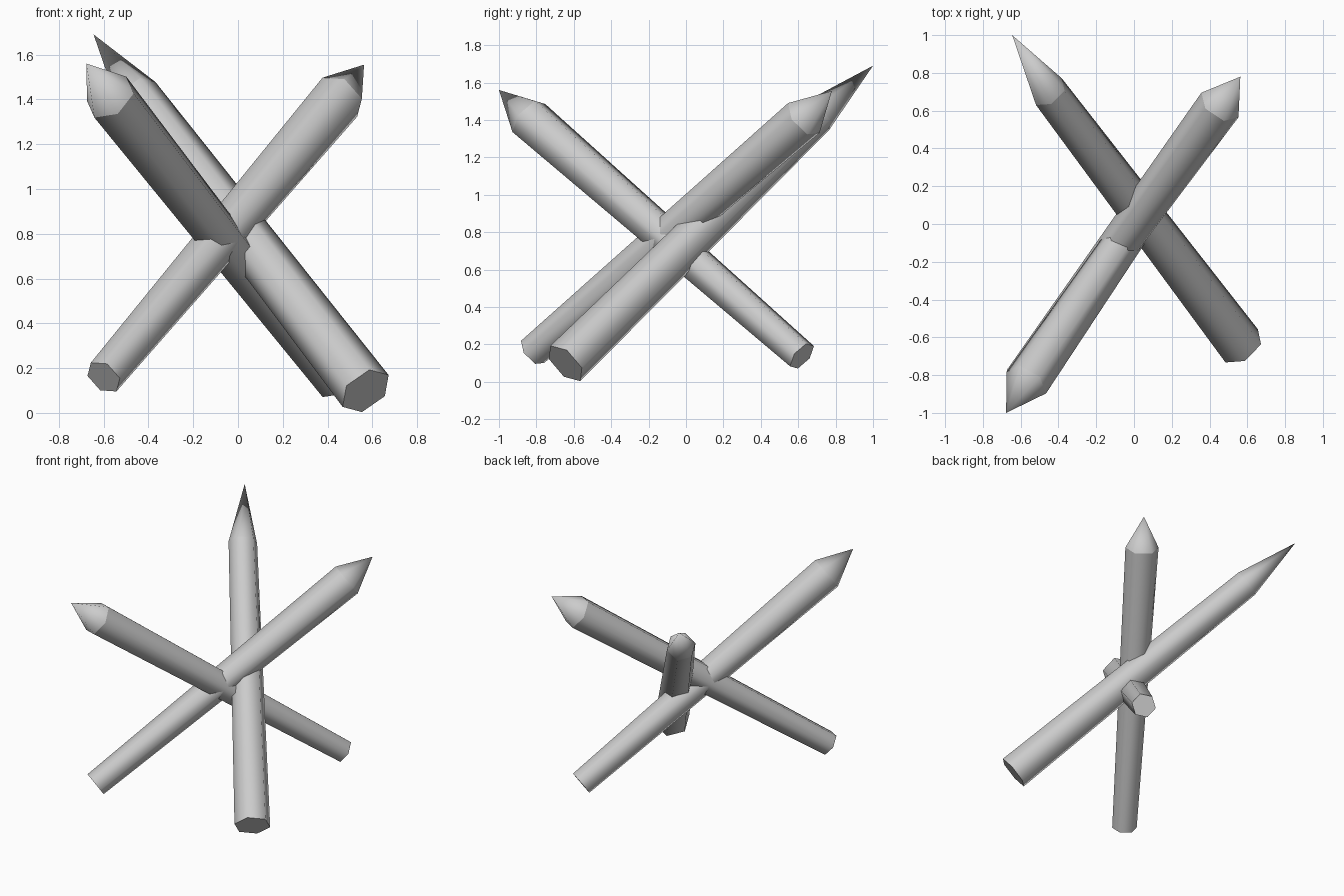
import bpy, bmesh, math
from mathutils import Vector

if "Cube" in bpy.data.objects:
    bpy.data.objects.remove(bpy.data.objects["Cube"])

SIDES = 6


def stake(name, base, shoulder, tip, r_base, r_top, ref):
    """Six-sided tapered log with a sharpened point; ref aims at one corner."""
    base, shoulder, tip = Vector(base), Vector(shoulder), Vector(tip)
    axis = (shoulder - base).normalized()
    u = Vector(ref)
    u = (u - axis * u.dot(axis)).normalized()
    v = axis.cross(u)
    bm = bmesh.new()

    def ring(centre, r):
        angles = [2 * math.pi * i / SIDES for i in range(SIDES)]
        return [bm.verts.new(centre + (u * math.cos(a) + v * math.sin(a)) * r) for a in angles]

    low, high = ring(base, r_base), ring(shoulder, r_top)
    point = bm.verts.new(tip)
    for i in range(SIDES):
        j = (i + 1) % SIDES
        bm.faces.new((low[i], low[j], high[j], high[i])).smooth = True
        bm.faces.new((high[i], high[j], point)).smooth = True
    bm.faces.new(low[::-1])
    # crisp edges at the cut base and where the point begins
    for r in (low, high):
        for i in range(SIDES):
            bm.edges.get((r[i], r[(i + 1) % SIDES])).smooth = False
    bmesh.ops.recalc_face_normals(bm, faces=bm.faces)
    mesh = bpy.data.meshes.new(name)
    bm.to_mesh(mesh)
    bm.free()
    bpy.context.collection.objects.link(bpy.data.objects.new(name, mesh))


# three sharpened stakes crossing near the middle
stake("long_stake", (0.57, -0.645, 0.098), (-0.45, 0.70, 1.42), (-0.645, 1.0, 1.69),
      0.125, 0.10, (0.10, 0.015, 0.08))
stake("right_stake", (-0.60, -0.82, 0.16), (0.455, 0.63, 1.41), (0.563, 0.78, 1.555),
      0.087, 0.118, (0.0575, 0.014, -0.065))
stake("left_stake", (0.43, 0.62, 0.137), (-0.57, -0.84, 1.41), (-0.677, -1.0, 1.56),
      0.087, 0.12, (0.11, -0.06, 0.0175))
